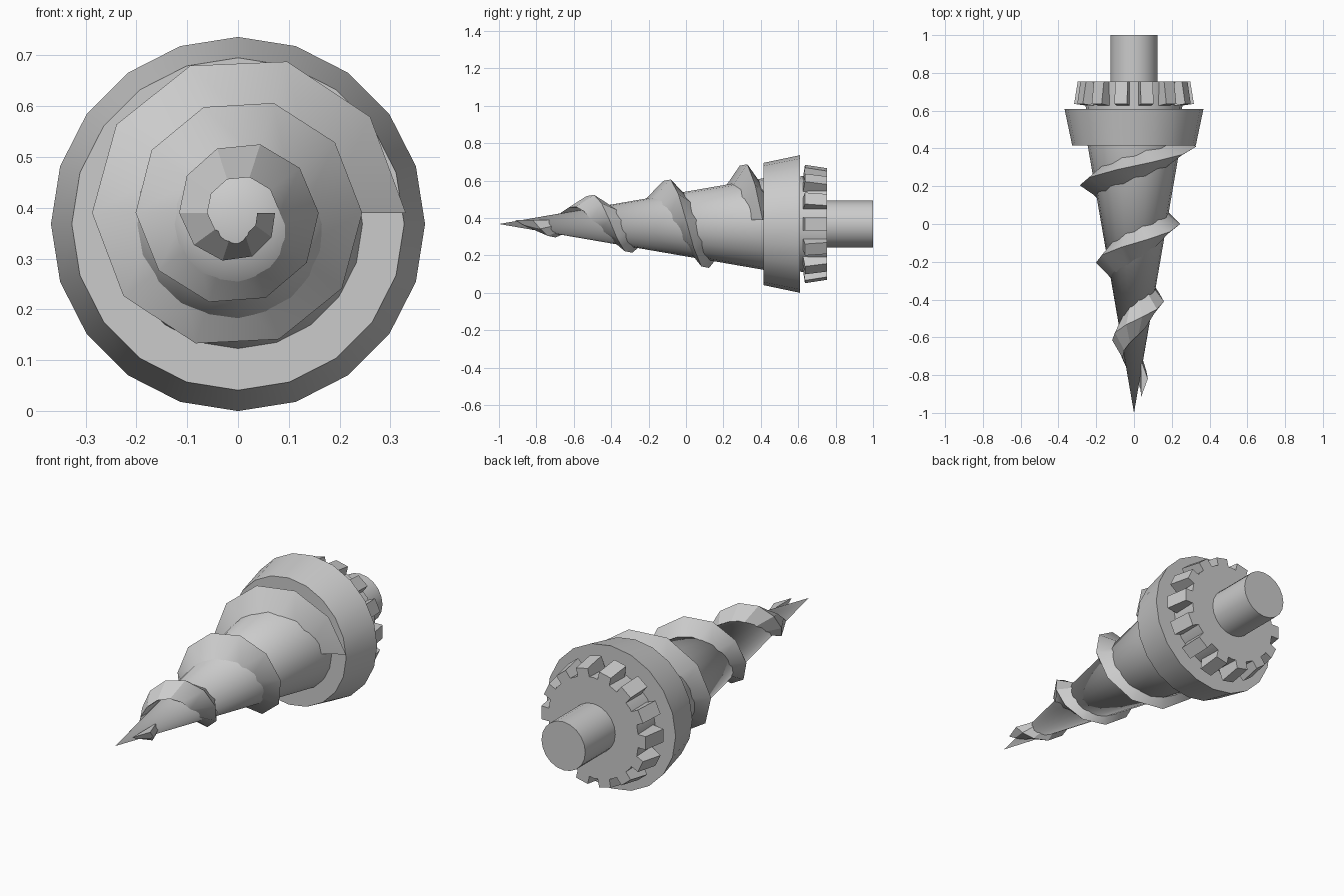
import bpy, bmesh
from math import cos, sin, pi, radians
from mathutils import Matrix

if "Cube" in bpy.data.objects:
    bpy.data.objects.remove(bpy.data.objects["Cube"])

CZ = 0.368      # height of the drill axis, which runs along y
BLADE_Z = 0.39  # the spiral sits slightly above the axis


def finish(bm, name):
    bmesh.ops.recalc_face_normals(bm, faces=bm.faces)
    me = bpy.data.meshes.new(name)
    bm.to_mesh(me)
    bm.free()
    me.shade_smooth()
    me.set_sharp_from_angle(angle=radians(30))
    ob = bpy.data.objects.new(name, me)
    bpy.context.collection.objects.link(ob)
    return ob


def frustum(name, y0, y1, r0, r1, sides=20):
    bm = bmesh.new()
    bmesh.ops.create_cone(
        bm, cap_ends=True, segments=sides, radius1=r0, radius2=r1, depth=y1 - y0,
        matrix=Matrix.Translation((0, (y0 + y1) / 2, CZ)) @ Matrix.Rotation(-pi / 2, 4, 'X'))
    return finish(bm, name)


# turned parts
frustum("drill_cone", -1.0, 0.415, 0.0, 0.245)
frustum("collar", 0.415, 0.61, 0.327, 0.368)
frustum("gear_hub", 0.605, 0.755, 0.255, 0.26)
frustum("shaft", 0.75, 1.0, 0.125, 0.125)

# gear teeth: side profile (y, radius) extruded to width, repeated around the hub
TEETH = 14
profile = [(0.623, 0.23), (0.636, 0.317), (0.755, 0.298), (0.755, 0.23)]
bm = bmesh.new()
for i in range(TEETH):
    a = 2 * pi * i / TEETH
    rings = []
    for w in (-0.034, 0.034):
        rings.append([bm.verts.new((r * cos(a) - w * sin(a), y,
                                    CZ + r * sin(a) + w * cos(a))) for y, r in profile])
    lo, hi = rings
    bm.faces.new(lo)
    bm.faces.new(hi)
    for k in range(4):
        n = (k + 1) % 4
        bm.faces.new((lo[k], lo[n], hi[n], hi[k]))
finish(bm, "gear_teeth")

# spiral blade: tapering triangular section swept three turns
STEPS, TURNS = 10, 3
bm = bmesh.new()
rings = []
for i in range(STEPS * TURNS + 1):
    t = i / (STEPS * TURNS)
    a = 2 * pi * i / STEPS
    r = 0.33 + (0.073 - 0.33) * t
    y = 0.41 - 1.23 * t
    rings.append([bm.verts.new((q * cos(a), y + dy, BLADE_Z + q * sin(a)))
                  for q, dy in ((r * 0.52, -0.095), (r, 0.0), (r * 0.52, 0.1))])
for p, q in zip(rings, rings[1:]):
    for k in range(3):
        n = (k + 1) % 3
        bm.faces.new((p[k], p[n], q[n], q[k]))
bm.faces.new(rings[0])
bm.faces.new(rings[-1])
finish(bm, "spiral_blade")
